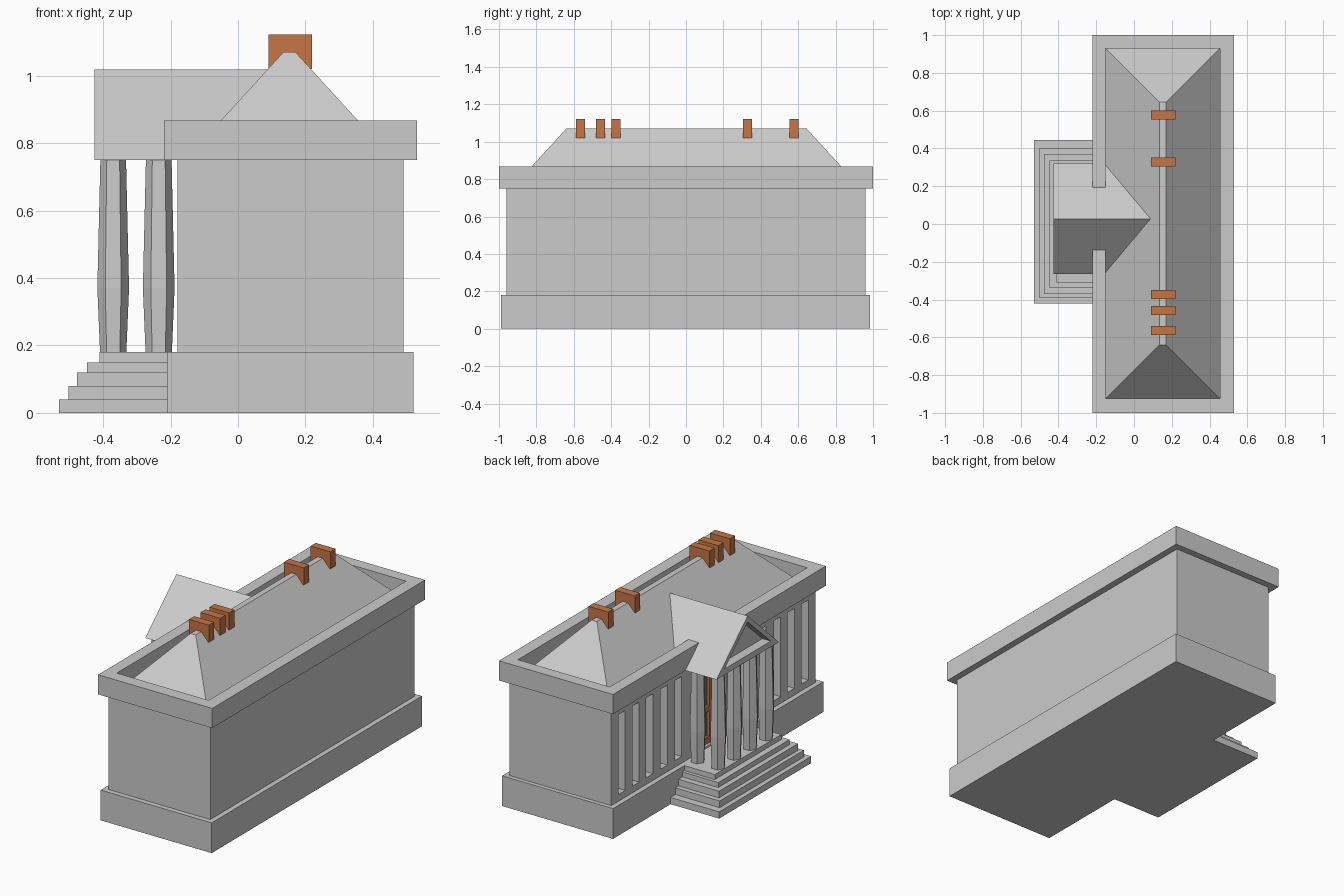
import bpy, bmesh
from math import cos, sin, pi

if "Cube" in bpy.data.objects:
    bpy.data.objects.remove(bpy.data.objects["Cube"])


def finish(name, bm, mat=None):
    bmesh.ops.recalc_face_normals(bm, faces=bm.faces)
    me = bpy.data.meshes.new(name)
    bm.to_mesh(me)
    bm.free()
    ob = bpy.data.objects.new(name, me)
    bpy.context.collection.objects.link(ob)
    if mat:
        me.materials.append(mat)
    return ob


def loft(bm, loops, cap=True):
    # join equal-length point loops with quads
    rings = [[bm.verts.new(p) for p in lp] for lp in loops]
    n = len(rings[0])
    pairs = list(zip(rings, rings[1:])) if cap else list(zip(rings, rings[1:] + rings[:1]))
    for a, b in pairs:
        for i in range(n):
            j = (i + 1) % n
            bm.faces.new((a[i], a[j], b[j], b[i]))
    if cap:
        bm.faces.new(rings[0])
        bm.faces.new(rings[-1])


def rect(x0, x1, y0, y1, z):
    return [(x0, y0, z), (x1, y0, z), (x1, y1, z), (x0, y1, z)]


def boxes(name, items, mat=None):
    bm = bmesh.new()
    for x0, x1, y0, y1, z0, z1 in items:
        loft(bm, [rect(x0, x1, y0, y1, z0), rect(x0, x1, y0, y1, z1)])
    return finish(name, bm, mat)


def material(name, col):
    m = bpy.data.materials.new(name)
    m.diffuse_color = col
    m.use_nodes = True
    m.node_tree.nodes["Principled BSDF"].inputs["Base Color"].default_value = m.diffuse_color
    return m


def cut(ob, cutter):
    mod = ob.modifiers.new("cut", 'BOOLEAN')
    mod.object = cutter
    mod.operation = 'DIFFERENCE'
    mod.solver = 'EXACT'
    cutter.hide_render = True
    cutter.hide_set(True)


brick = material("brick", (0.57, 0.18, 0.06, 1))
glass = material("door_glass", (0.12, 0.2, 0.2, 1))

# plinth
boxes("plinth", [(-.21, .52, -.99, .985, 0, .18)])

# main walls with tall window recesses and a door opening
walls = boxes("walls", [(-.18, .49, -.96, .96, .18, .752)])
slots = [(-.3, -.12, s * c - .032, s * c + .032, .22, .695)
         for s in (-1, 1) for c in (.86, .73, .60, .465, .33)]
slots.append((-.3, -.14, -.12, .13, .19, .62))
cut(walls, boxes("window_cutter", slots))

# parapet ring
bm = bmesh.new()
o, i = (-.22, .53, -1, 1), (-.15, .455, -.925, .93)
loft(bm, [rect(*o, .75), rect(*o, .867), rect(*i, .867), rect(*i, .75)], cap=False)
finish("parapet", bm)

# hipped main roof with a narrow flat ridge
bm = bmesh.new()
loft(bm, [rect(*i, .758), rect(.135, .17, -.64, .645, 1.07)])
finish("main_roof", bm)

# chimneys along the ridge
boxes("chimneys", [(.09, .22, y - .024, y + .024, 1.02, 1.122)
                   for y in (.578, .328, -.373, -.457, -.564)], brick)


# portico gable with recessed pediment
def gable(name, x0, x1, y0, y1, z0, z1):
    b = bmesh.new()
    loft(b, [[(x, y0, z0), (x, y1, z0), (x, (y0 + y1) / 2, z1)] for x in (x0, x1)])
    return finish(name, b)


portico = gable("portico_roof", -.425, .10, -.265, .32, .75, 1.018)
portico.data.vertices[3].co.x = portico.data.vertices[4].co.x = -.14
cut(portico, gable("pediment_cutter", -.5, -.37, -.19, .245, .785, .982))

# entrance steps
boxes("steps", [(-.53, -.2, -.42, .445, 0, .04),
                (-.502, -.2, -.39, .40, .04, .08),
                (-.477, -.2, -.37, .37, .08, .12),
                (-.447, -.2, -.335, .335, .12, .15),
                (-.41, -.2, -.31, .315, .15, .18)])

# six-sided swelling columns: four in front, one behind each end
bm = bmesh.new()
for x, y in [(-.37, .225), (-.37, .075), (-.37, -.075), (-.37, -.225),
             (-.235, .225), (-.235, -.225)]:
    loft(bm, [[(x + r * cos(k * pi / 3), y + r * sin(k * pi / 3), z) for k in range(6)]
              for z, r in ((.18, .039), (.37, .047), (.752, .038))])
finish("columns", bm)

# door: frame, rails and glass
boxes("door_frame", [(-.165, -.139, -.12, -.09, .19, .62),
                     (-.165, -.139, .10, .13, .19, .62),
                     (-.165, -.139, -.005, .015, .19, .59),
                     (-.165, -.139, -.09, .10, .59, .62),
                     (-.165, -.139, -.09, .10, .38, .41),
                     (-.165, -.139, -.09, .10, .19, .23)], brick)
boxes("door_glass", [(-.15, -.138, -.11, .12, .20, .61)], glass)
